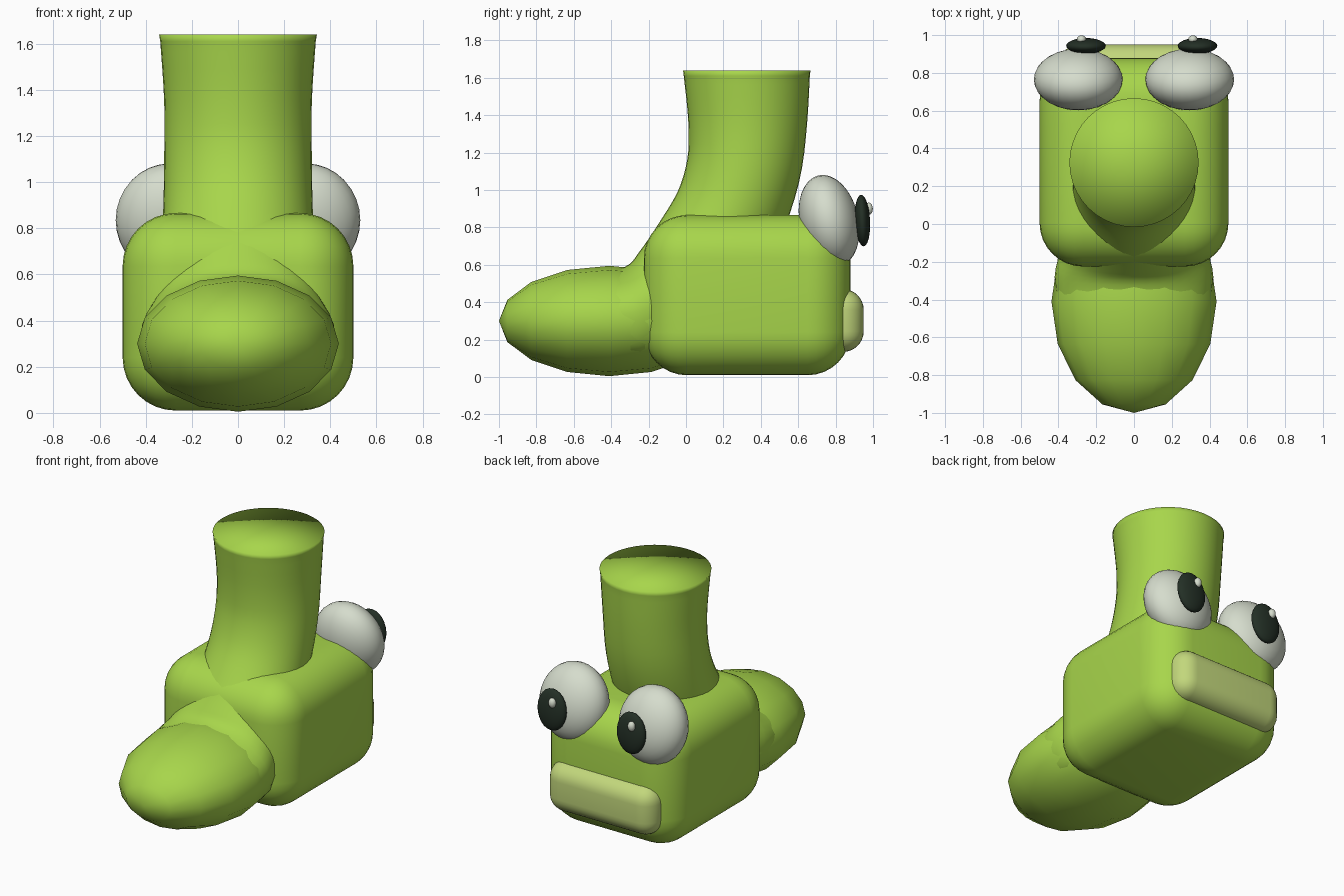
import bpy, bmesh
from math import sin, cos, pi, radians
from mathutils import Matrix, Vector

if "Cube" in bpy.data.objects:
    bpy.data.objects.remove(bpy.data.objects["Cube"], do_unlink=True)


def material(name, rgb):
    m = bpy.data.materials.new(name)
    m.use_nodes = True
    m.diffuse_color = (*rgb, 1)
    bsdf = next(n for n in m.node_tree.nodes if n.type == "BSDF_PRINCIPLED")
    bsdf.inputs["Base Color"].default_value = (*rgb, 1)
    return m


GREEN = material("lime green", (0.39, 0.67, 0.07))
LIP = material("pale lime", (0.54, 0.68, 0.2))
WHITE = material("eye white", (0.67, 0.72, 0.61))
DARK = material("dark pupil", (0.017, 0.029, 0.019))


def finish(name, bm, mat):
    """Turn a bmesh into a smooth shaded object."""
    bmesh.ops.recalc_face_normals(bm, faces=bm.faces)
    for f in bm.faces:
        f.smooth = True
    mesh = bpy.data.meshes.new(name)
    bm.to_mesh(mesh)
    bm.free()
    mesh.materials.append(mat)
    ob = bpy.data.objects.new(name, mesh)
    bpy.context.collection.objects.link(ob)
    return ob


def ellipsoid(name, centre, radii, mat, segs=32, rings=16, tilt=0):
    bm = bmesh.new()
    bmesh.ops.create_uvsphere(bm, u_segments=segs, v_segments=rings, radius=1)
    # poles point along y
    bm.transform(Matrix.Translation(centre) @ Matrix.Rotation(radians(tilt), 4, "X")
                 @ Matrix.Diagonal((*radii, 1)) @ Matrix.Rotation(pi / 2, 4, "X"))
    return finish(name, bm, mat)


def rounded_box(name, low, high, radius, mat):
    low, high = Vector(low), Vector(high)
    bm = bmesh.new()
    bmesh.ops.create_cube(bm, size=1)
    bm.transform(Matrix.Translation((low + high) / 2)
                 @ Matrix.Diagonal((*(high - low), 1)))
    bmesh.ops.bevel(bm, geom=bm.edges[:], offset=radius, segments=8,
                    profile=0.5, affect="EDGES", clamp_overlap=True)
    return finish(name, bm, mat)


def catmull(a, b, c, d, t):
    return [0.5 * (2 * q + (r - p) * t + (2 * p - 5 * q + 4 * r - s) * t ** 2
                   + (3 * q - p - 3 * r + s) * t ** 3)
            for p, q, r, s in zip(a, b, c, d)]


def leg():
    # y, z, lean in degrees, half width, half depth, underside roundness
    keys = [(0.325, 1.61, 0, 0.337, 0.337, 1),
            (0.33, 1.35, 0, 0.32, 0.317, 1),
            (0.305, 1.1, 12, 0.32, 0.305, 1),
            (0.22, 0.85, 28, 0.325, 0.30, 1),
            (0.06, 0.60, 45, 0.34, 0.30, 1),
            (-0.12, 0.42, 62, 0.38, 0.28, 0.7),
            (-0.28, 0.345, 80, 0.42, 0.25, 0.4),
            (-0.5, 0.33, 90, 0.39, 0.22, 0.4)]
    sections = [(0.325, 1.64, 0, 0.342, 0.341, 1)]
    pad = [keys[0]] + keys + [keys[-1]]
    for i in range(len(keys) - 1):
        sections += [catmull(*pad[i:i + 4], k / 4) for k in range(4)]
    sections.append(keys[-1])

    bm = bmesh.new()
    n = 40
    rings = []
    for y, z, lean, hx, h, p in sections:
        lean = radians(lean)
        ring = []
        for k in range(n):
            a = 2 * pi * k / n
            cx, d = cos(a), sin(a)
            if d < 0:
                cx = (1 if cx > 0 else -1) * abs(cx) ** p
            zz = max(z + d * h * sin(lean), 0.12)
            ring.append(bm.verts.new((hx * cx, y - d * h * cos(lean), zz)))
        rings.append(ring)
    for r0, r1 in zip(rings, rings[1:]):
        for k in range(n):
            j = (k + 1) % n
            bm.faces.new((r0[k], r0[j], r1[j], r1[k]))
    # flat top as a fan, softly shaded into the wall
    top = bm.verts.new((0, sections[0][0], sections[0][1]))
    for k in range(n):
        bm.faces.new((top, rings[0][k], rings[0][(k + 1) % n]))
    bm.faces.new(rings[-1])
    return finish("leg", bm, GREEN)


# Body
leg()
ellipsoid("toe", (0, -0.41, 0.3), (0.437, 0.59, 0.295), GREEN, 16, 8)
rounded_box("head", (-0.5, -0.225, 0.01), (0.5, 0.88, 0.866), 0.23, GREEN)
rounded_box("lips", (-0.4, 0.7, 0.135), (0.4, 0.95, 0.47), 0.11, LIP)

# Eyes, both looking slightly to the left
for side, x in (("left", 0.295), ("right", -0.295)):
    ellipsoid(side + "_eye", (x, 0.765, 0.835), (0.235, 0.157, 0.25), WHITE, tilt=13)
    ellipsoid(side + "_pupil", (x + 0.041, 0.943, 0.837), (0.105, 0.041, 0.138), DARK,
              24, 12, tilt=3)
    ellipsoid(side + "_glint", (x + 0.017, 0.977, 0.9), (0.025, 0.022, 0.033), WHITE, 16, 8)
